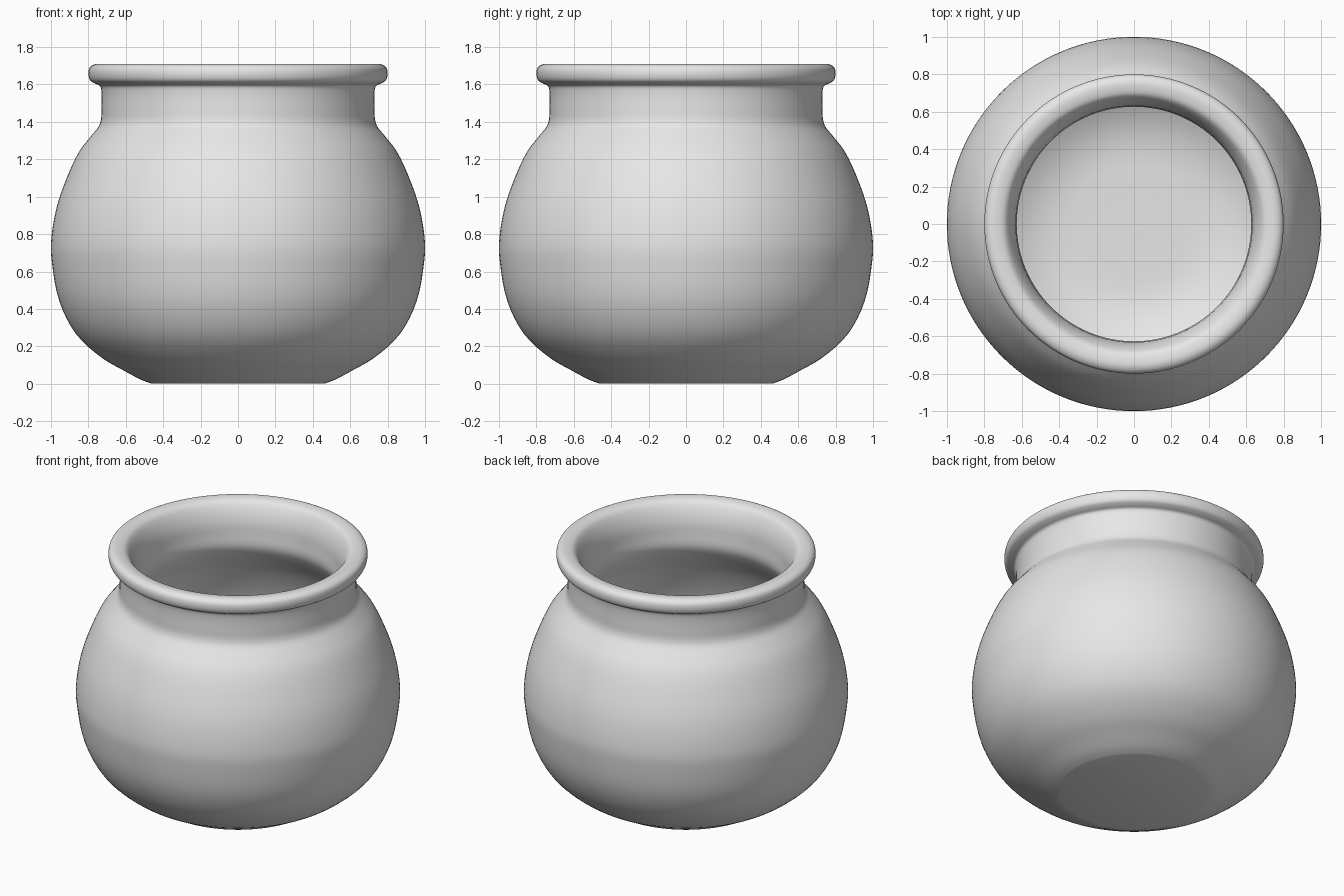
import bpy
import bmesh
import math
from mathutils import Vector

cube = bpy.data.objects.get("Cube")
if cube:
    bpy.data.objects.remove(cube, do_unlink=True)

# Plain grey clay
clay = bpy.data.materials.new("grey clay")
clay.use_nodes = True
grey = (0.8, 0.8, 0.8, 1)
clay.diffuse_color = grey
clay.node_tree.nodes["Principled BSDF"].inputs["Base Color"].default_value = grey


def smooth_path(points, steps=4):
    """Centripetal spline through (radius, height) points."""
    p = [Vector((r, 0, z)) for r, z in points]
    p = [2 * p[0] - p[1]] + p + [2 * p[-1] - p[-2]]
    path = [p[1]]
    for i in range(len(p) - 3):
        q = p[i:i + 4]
        t = [0]
        for a, b in zip(q, q[1:]):
            t.append(t[-1] + math.sqrt((b - a).length))
        for s in range(1, steps + 1):
            u = t[1] + (t[2] - t[1]) * s / steps
            level = q
            for k in range(1, 4):
                level = [level[j].lerp(level[j + 1],
                                       (u - t[max(j + k - 2, j)]) / (t[min(j + k, 3)] - t[j]))
                         if k == 1 else
                         level[j].lerp(level[j + 1], blend(u, t, j, k))
                         for j in range(4 - k)]
            path.append(level[0])
    return path


def blend(u, t, j, k):
    """Blend factor for the upper levels of the spline pyramid."""
    lo, hi = (t[j], t[j + 2]) if k == 2 else (t[1], t[2])
    return (u - lo) / (hi - lo)


# Outer wall, from the foot up through the belly and neck
outer = [(0.46, 0), (0.515, 0.02), (0.61, 0.07), (0.73, 0.14), (0.865, 0.265),
         (0.955, 0.44), (0.995, 0.65), (1.0, 0.75), (0.973, 0.93), (0.92, 1.09),
         (0.85, 1.24), (0.785, 1.325), (0.745, 1.375), (0.733, 1.41), (0.73, 1.46),
         (0.73, 1.56), (0.738, 1.592)]
# Rolled lip
lip = [(0.765, 1.605), (0.79, 1.622), (0.8, 1.655), (0.793, 1.69), (0.765, 1.708),
       (0.725, 1.708), (0.69, 1.695), (0.66, 1.65)]
# Hollow inside, from the neck down to the floor
inner = [(0.637, 1.58), (0.63, 1.5), (0.63, 1.41), (0.67, 1.33), (0.76, 1.2),
         (0.86, 0.97), (0.9, 0.75), (0.86, 0.48), (0.74, 0.27), (0.58, 0.16),
         (0.42, 0.11), (0.2, 0.1), (0, 0.1)]
profile = [Vector((0, 0, 0))] + smooth_path(outer + lip + inner)

# Turn the profile into the pot
bm = bmesh.new()
verts = [bm.verts.new(co) for co in profile]
edges = [bm.edges.new(pair) for pair in zip(verts, verts[1:])]
bmesh.ops.spin(bm, geom=verts + edges, cent=(0, 0, 0), axis=(0, 0, 1),
               angle=math.tau, steps=128, use_duplicate=False)
bmesh.ops.remove_doubles(bm, verts=bm.verts[:], dist=0.0005)
bmesh.ops.recalc_face_normals(bm, faces=bm.faces[:])
mesh = bpy.data.meshes.new("pot")
bm.to_mesh(mesh)
bm.free()
mesh.materials.append(clay)

pot = bpy.data.objects.new("pot", mesh)
bpy.context.collection.objects.link(pot)
bpy.context.view_layer.objects.active = pot
pot.select_set(True)
bpy.ops.object.shade_smooth_by_angle(angle=math.radians(25))
